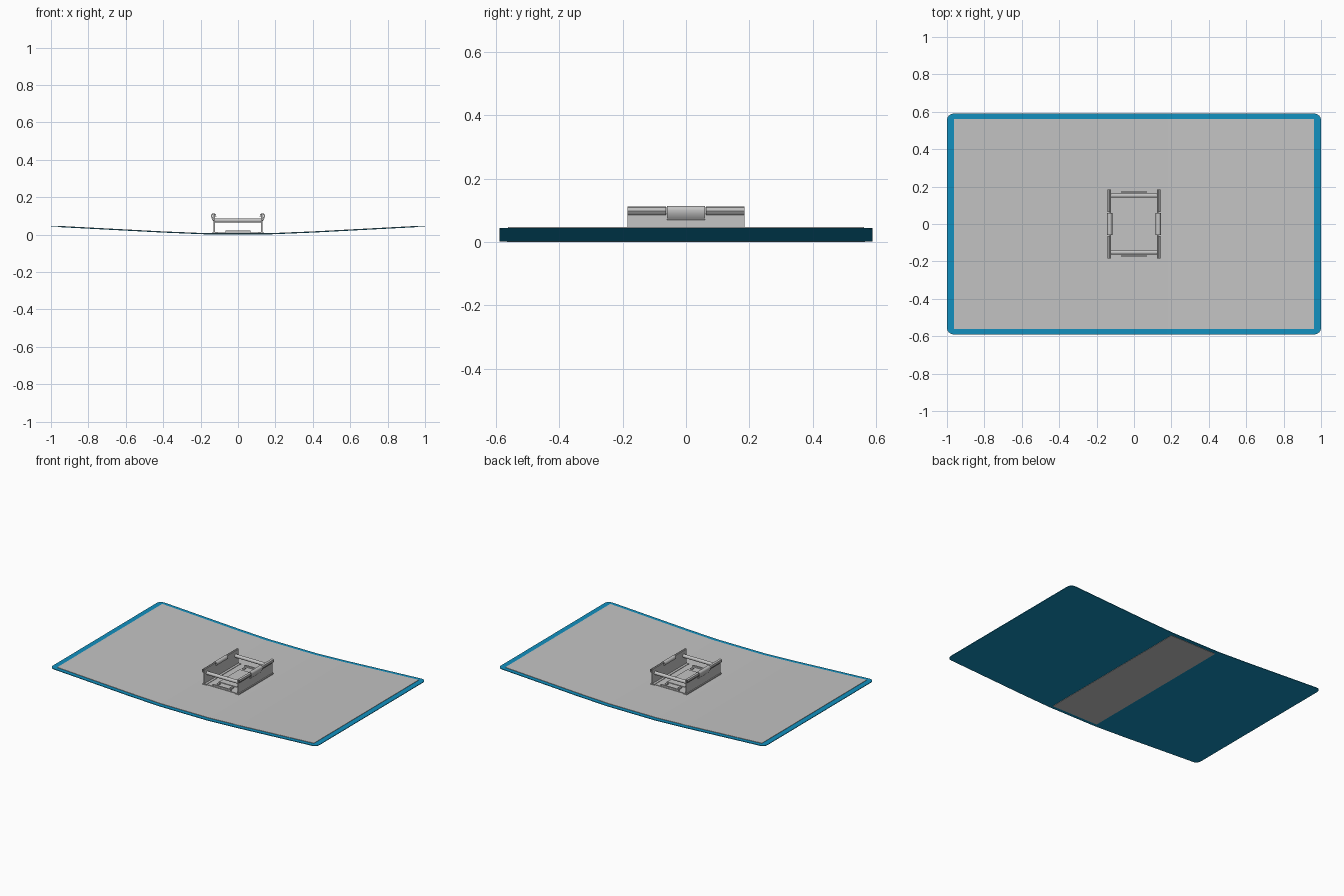
import bpy, bmesh, math

if "Cube" in bpy.data.objects:
    bpy.data.objects.remove(bpy.data.objects["Cube"])


def material(name, rgb):
    m = bpy.data.materials.new(name)
    m.diffuse_color = (*rgb, 1)
    m.use_nodes = True
    m.node_tree.nodes["Principled BSDF"].inputs["Base Color"].default_value = m.diffuse_color
    return m


GREY = material("light grey", (0.55, 0.55, 0.55))
BLUE = material("blue", (0.006, 0.28, 0.52))


def finish(name, bm, mat, smooth=False):
    bmesh.ops.recalc_face_normals(bm, faces=bm.faces)
    me = bpy.data.meshes.new(name)
    bm.to_mesh(me)
    bm.free()
    me.materials.append(mat)
    ob = bpy.data.objects.new(name, me)
    bpy.context.collection.objects.link(ob)
    if smooth:
        bpy.context.view_layer.objects.active = ob
        ob.select_set(True)
        bpy.ops.object.shade_smooth_by_angle(angle=math.radians(35))
        ob.select_set(False)
    return ob


def rise(x):
    # height of the bent sheet: flat centre, sloping wings, level ends
    a = abs(x)
    for x0, z0, x1, z1 in ((0, 0, .18, 0), (.18, 0, .4, .009),
                           (.4, .009, .95, .038), (.95, .038, 1, .039)):
        if a <= x1:
            return z0 + (z1 - z0) * (a - x0) / (x1 - x0)
    return .039


def sheet(name, hx, hy, r, z0, z1, mat):
    # rounded rectangle cut into bands, thickened, then bent
    bm = bmesh.new()
    pts = []
    for cx, cy, a0 in ((1, 1, 0), (-1, 1, 90), (-1, -1, 180), (1, -1, 270)):
        for i in range(7 if r else 1):
            a = math.radians(a0 + i * 15)
            pts.append((cx * (hx - r) + r * math.cos(a), cy * (hy - r) + r * math.sin(a), z0))
    face = bm.faces.new([bm.verts.new(p) for p in pts])
    ext = bmesh.ops.extrude_face_region(bm, geom=[face])
    for v in ext["geom"]:
        if isinstance(v, bmesh.types.BMVert):
            v.co.z = z1
    for cut in (-.95, -.4, -.18, .18, .4, .95):
        if abs(cut) < hx:
            bmesh.ops.bisect_plane(bm, geom=bm.verts[:] + bm.edges[:] + bm.faces[:],
                                   plane_co=(cut, 0, 0), plane_no=(1, 0, 0))
    for v in bm.verts:
        v.co.z += rise(v.co.x)
    return finish(name, bm, mat)


def box(name, x0, x1, y0, y1, z0, z1, mat=GREY):
    bm = bmesh.new()
    bmesh.ops.create_cube(bm, size=1)
    for v in bm.verts:
        v.co = (x1 if v.co.x > 0 else x0, y1 if v.co.y > 0 else y0, z1 if v.co.z > 0 else z0)
    return finish(name, bm, mat)


def prism(name, loop, place, t0, t1, smooth=False):
    # closed outline extruded between two positions
    bm = bmesh.new()
    a = [bm.verts.new(place(u, v, t0)) for u, v in loop]
    b = [bm.verts.new(place(u, v, t1)) for u, v in loop]
    bm.faces.new(a)
    bm.faces.new(b[::-1])
    for i in range(len(loop)):
        j = (i + 1) % len(loop)
        bm.faces.new((a[i], a[j], b[j], b[i]))
    return finish(name, bm, GREY, smooth)


def ribbon(path, t):
    # outline of a thin bent strip that follows a path
    left, right = [], []
    for i, (x, z) in enumerate(path):
        p, q = path[max(i - 1, 0)], path[min(i + 1, len(path) - 1)]
        d = math.hypot(q[0] - p[0], q[1] - p[1])
        nx, nz = -(q[1] - p[1]) / d * t / 2, (q[0] - p[0]) / d * t / 2
        left.append((x + nx, z + nz))
        right.append((x - nx, z - nz))
    return left + right[::-1]


# bent panel with blue border, grey top skin and bottom strip
sheet("panel_border", 1.0, .59, .035, .002, .006, BLUE)
sheet("panel_skin", .962, .562, 0, .006, .0085, GREY)
box("bottom_strip", -.175, .175, -.565, .565, 0, .002)

# bracket floor with raised pad and low end lips
box("bracket_floor", -.125, .125, -.178, .178, .0085, .012)
box("floor_pad", -.065, .065, -.11, .11, .012, .016)
for s in (-1, 1):
    y0, y1 = sorted((s * .165, s * .176))
    box("end_lip", -.068, .068, y0, y1, .012, .021)
    for x in (-.05, .05):
        box("floor_rib", x - .008, x + .008, s * .135 - .008, s * .135 + .008, .012, .018)

# notched side walls, feet and curled centre clips
wall = [(-.185, .009), (.185, .009), (.185, .11), (.062, .11), (.062, .09), (.055, .09),
        (.055, .1), (-.055, .1), (-.055, .09), (-.062, .09), (-.062, .11), (-.185, .11)]
for s in (-1, 1):
    prism("side_wall", wall, lambda u, v, t: (t, u, v), s * .124, s * .130)
    arc = [(.130 + .0115 * math.cos(math.radians(a)), .101 + .0115 * math.sin(math.radians(a)))
           for a in range(0, 181, 20)]
    clip = [(.128, .07), (.134, .078), (.1405, .09)] + arc + [(.118, .094)]
    prism("curled_clip", ribbon(clip, .004), lambda u, v, t: (s * u, t, v), -.06, .06, True)
    for e in (-1, 1):
        hook = [(.127, .106), (.132, .111), (.138, .108), (.140, .098), (.136, .09), (.130, .086)]
        prism("wall_hook", ribbon(hook, .003), lambda u, v, t: (s * u, t, v), e * .063, e * .185, True)
    x0, x1 = sorted((s * .108, s * .136))
    box("wall_foot", x0, x1, -.185, .185, .0085, .015)

# cross bars joining the walls
for s in (-1, 1):
    bar = [(s * .152 + .0115 * math.cos(i * math.pi / 8), .076 + .0115 * math.sin(i * math.pi / 8))
           for i in range(16)]
    prism("cross_bar", bar, lambda u, v, t: (t, u, v), -.125, .125, True)
